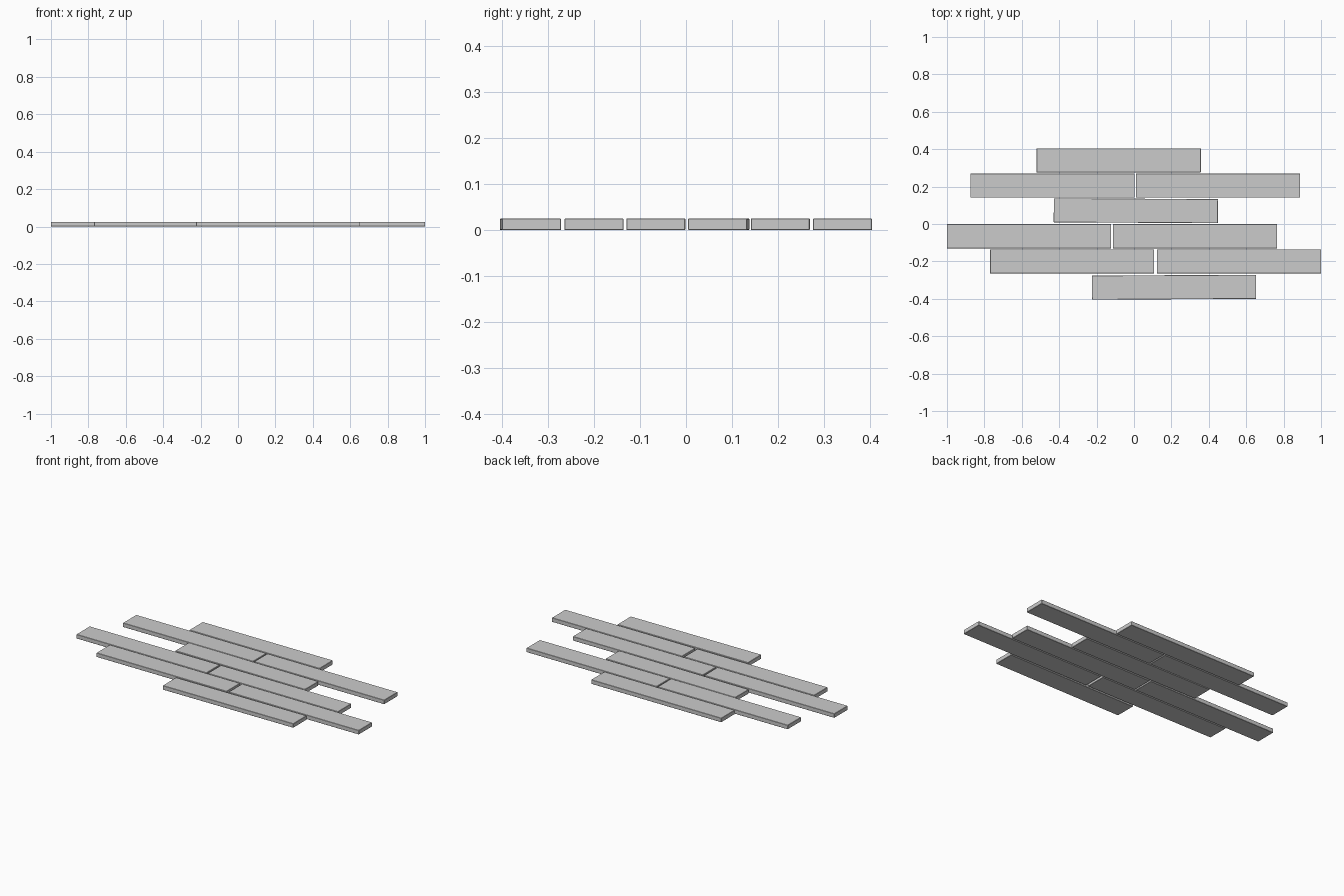
import bpy, math

if "Cube" in bpy.data.objects:
    bpy.data.objects.remove(bpy.data.objects["Cube"])

LENGTH, WIDTH, THICK = 0.878, 0.1285, 0.0255


def plank(name, x, y, turn=0.0):
    bpy.ops.mesh.primitive_cube_add(size=1, location=(x, y, THICK / 2))
    ob = bpy.context.object
    ob.name = name
    ob.scale = (LENGTH, WIDTH, THICK)
    bpy.ops.object.transform_apply(location=False, rotation=False, scale=True)
    ob.rotation_euler.z = math.radians(turn)
    # slightly eased edges
    bevel = ob.modifiers.new("eased_edges", 'BEVEL')
    bevel.width = 0.0015
    bevel.segments = 1


# rows from back to front: y centre, turn in degrees, x centres of the planks
rows = [
    (0.3400, 0.0, [-0.082]),
    (0.2050, 0.0, [-0.436, 0.449]),
    (0.0710, -0.3, [0.010]),
    (-0.0655, 0.0, [-0.561, 0.326]),
    (-0.2000, 0.0, [-0.331, 0.561]),
    (-0.3380, 0.3, [0.214]),
]
for r, (y, turn, xs) in enumerate(rows, 1):
    for i, x in enumerate(xs, 1):
        plank(f"floor_plank_row{r}_{i}", x, y, turn)
